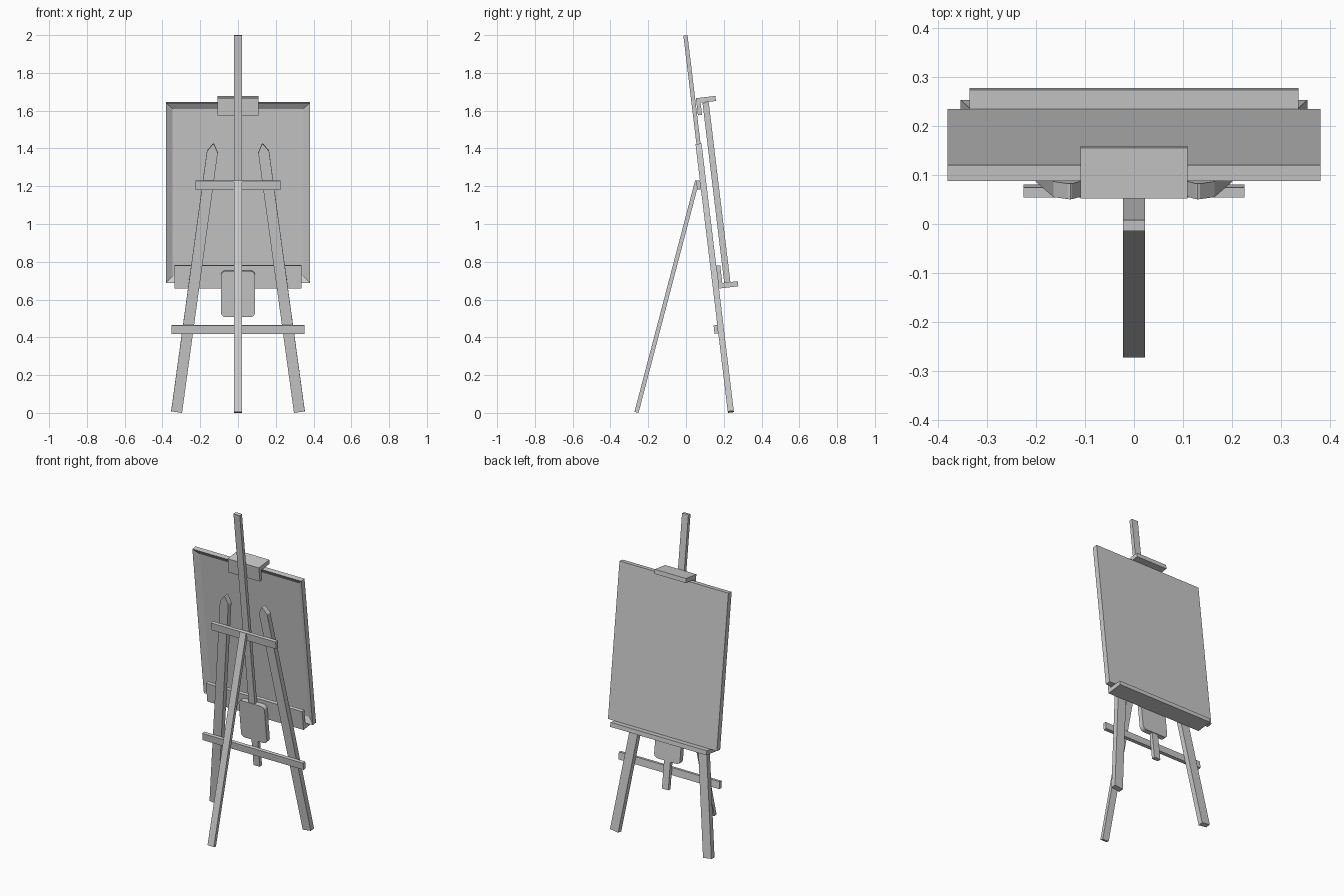
import bpy, bmesh
from math import sin, cos, pi
from mathutils import Matrix, Vector

if "Cube" in bpy.data.objects:
    bpy.data.objects.remove(bpy.data.objects["Cube"])

# Leaning frame shared by most parts: local x across, y normal to easel, z up along it
LEAN = Matrix.Translation((0, 0.238, 0)) @ Matrix.Rotation(0.12, 4, 'X')


def finish(name, bm, frame=LEAN):
    bmesh.ops.recalc_face_normals(bm, faces=bm.faces)
    me = bpy.data.meshes.new(name)
    bm.to_mesh(me)
    bm.free()
    ob = bpy.data.objects.new(name, me)
    ob.matrix_world = frame
    bpy.context.collection.objects.link(ob)
    return ob


def prism(name, pts, lo, hi, axis, frame=LEAN):
    """Extrude a 2D profile along 'x' (pts = y,z) or 'y' (pts = x,z)."""
    bm = bmesh.new()
    place = (lambda p: (lo, p[0], p[1])) if axis == 'x' else (lambda p: (p[0], lo, p[1]))
    face = bm.faces.new([bm.verts.new(place(p)) for p in pts])
    ext = bmesh.ops.extrude_face_region(bm, geom=[face])
    step = Vector((hi - lo, 0, 0)) if axis == 'x' else Vector((0, hi - lo, 0))
    bmesh.ops.translate(bm, vec=step,
                        verts=[g for g in ext['geom'] if isinstance(g, bmesh.types.BMVert)])
    return finish(name, bm, frame)


def bar(name, hw, y0, y1, z0, z1, frame=LEAN):
    return prism(name, [(y0, z0), (y1, z0), (y1, z1), (y0, z1)], -hw, hw, 'x', frame)


# Mast and cross bars
bar("mast", 0.022, -0.011, 0.011, 0.34, 2.013)
bar("lower_cross_bar", 0.352, -0.036, -0.015, 0.426, 0.471)
bar("upper_cross_bar", 0.225, -0.036, -0.015, 1.194, 1.242)

# Splayed front legs with pointed tops
foot, tip = Vector((0.325, 0.006)), Vector((0.130, 1.435))
along = (tip - foot).normalized()
side = Vector((along.y, -along.x)) * 0.029
length = (tip - foot).length
outline = [foot + side * s + along * t for s, t in (
    (-1, 0), (1, 0), (1, length - 0.043), (0.15, length - 0.003),
    (0, length), (-0.15, length - 0.003), (-1, length - 0.043))]
for name, s in (("leg_right", 1), ("leg_left", -1)):
    prism(name, [(p.x * s, p.y) for p in outline], -0.016, 0.016, 'y')

# Rear prop leg
low, top = Vector((0, -0.262, 0.003)), Vector((0, 0.059, 1.228))
d = top - low
prop = Matrix.Translation(low) @ d.to_track_quat('Z', 'Y').to_matrix().to_4x4()
rear = bar("rear_leg", 0.022, -0.011, 0.011, 0, d.length,
           Matrix.Translation(low) @ Vector((0, 0, 1)).rotation_difference(d).to_matrix().to_4x4())

# L-shaped tray below the canvas and clamp above it
prism("canvas_tray", [(0.015, 0.661), (0.119, 0.661), (0.119, 0.688),
                      (0.037, 0.688), (0.037, 0.783), (0.015, 0.783)], -0.336, 0.336, 'x')
prism("top_clamp", [(0.015, 1.676), (0.119, 1.676), (0.119, 1.649),
                    (0.037, 1.649), (0.037, 1.585), (0.015, 1.585)], -0.109, 0.109, 'x')

# Rounded slider block around the mast
r, hw, z0, z1 = 0.025, 0.09, 0.513, 0.758
corners = [(hw - r, z1 - r), (-hw + r, z1 - r), (-hw + r, z0 + r), (hw - r, z0 + r)]
block = [(cx + r * cos((i + k / 5) * pi / 2), cz + r * sin((i + k / 5) * pi / 2))
         for i, (cx, cz) in enumerate(corners) for k in range(6)]
prism("slider_block", block, -0.015, 0.015, 'y')

# Canvas with a recessed stretcher side
bm = bmesh.new()
bmesh.ops.create_cube(bm, size=1, matrix=Matrix.Translation((0, 0.0635, 1.1675))
                      @ Matrix.Diagonal((0.76, 0.033, 0.959, 1)))
bm.normal_update()
inner = min(bm.faces, key=lambda f: f.calc_center_median().y)
bmesh.ops.inset_region(bm, faces=[inner], thickness=0.048)
bmesh.ops.translate(bm, vec=(0, 0.021, 0), verts=inner.verts[:])
finish("canvas", bm)
